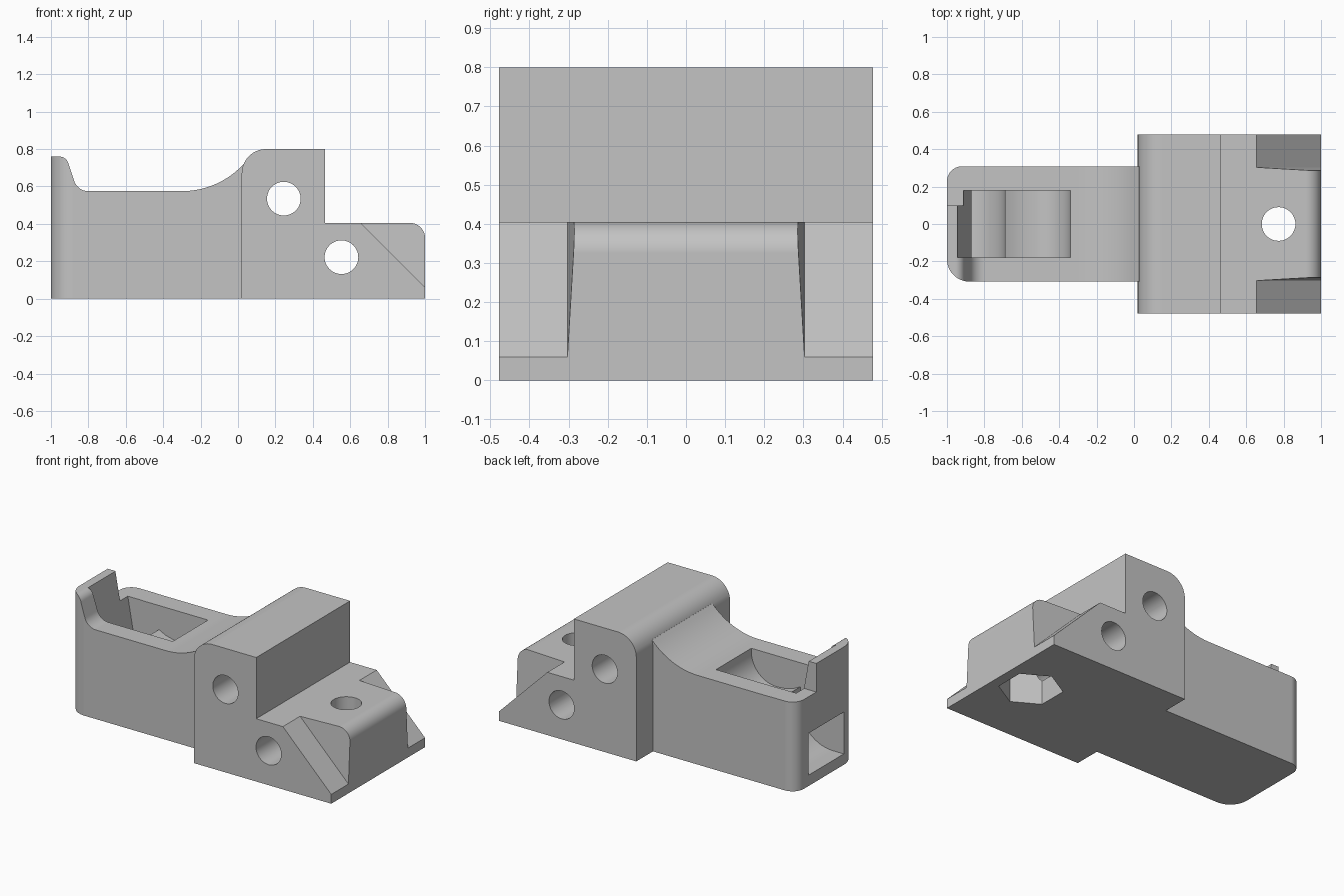
import bpy
import bmesh
from math import cos, sin, pi, radians
from mathutils import Matrix, Vector

cube = bpy.data.objects.get("Cube")
if cube:
    bpy.data.objects.remove(cube, do_unlink=True)

# One plain grey plastic
grey = bpy.data.materials.new("plain grey")
grey.use_nodes = True
grey.diffuse_color = (0.55, 0.55, 0.55, 1)
grey.node_tree.nodes["Principled BSDF"].inputs["Base Color"].default_value = grey.diffuse_color


def add_mesh(name, bm):
    bmesh.ops.recalc_face_normals(bm, faces=bm.faces[:])
    mesh = bpy.data.meshes.new(name)
    bm.to_mesh(mesh)
    bm.free()
    mesh.materials.append(grey)
    obj = bpy.data.objects.new(name, mesh)
    bpy.context.collection.objects.link(obj)
    return obj


def arc(cx, cz, r, start, end, steps=14):
    angles = [radians(start + (end - start) * i / steps) for i in range(steps + 1)]
    return [(cx + r * cos(a), cz + r * sin(a)) for a in angles]


def prism(name, points, low, high, axis="Y"):
    """Extrude a closed outline along Y (outline in xz) or Z (outline in xy)."""
    bm = bmesh.new()
    place = (lambda p: (p[0], low, p[1])) if axis == "Y" else (lambda p: (p[0], p[1], low))
    face = bm.faces.new([bm.verts.new(place(p)) for p in points])
    new = bmesh.ops.extrude_face_region(bm, geom=[face])["geom"]
    shift = Vector((0, high - low, 0) if axis == "Y" else (0, 0, high - low))
    bmesh.ops.translate(bm, vec=shift, verts=[g for g in new if isinstance(g, bmesh.types.BMVert)])
    return add_mesh(name, bm)


def combine(target, tool, operation):
    """Apply a boolean and remove the tool."""
    mod = target.modifiers.new("combine", "BOOLEAN")
    mod.operation = operation
    mod.solver = "EXACT"
    mod.object = tool
    graph = bpy.context.evaluated_depsgraph_get()
    result = bpy.data.meshes.new_from_object(target.evaluated_get(graph))
    target.modifiers.clear()
    target.data = result
    bpy.data.objects.remove(tool, do_unlink=True)


# Stepped clamp body with rounded shoulder and nose
body = prism("bracket_body", [(0.02, 0), (1, 0)] + arc(0.92, 0.325, 0.08, 0, 90)
             + [(0.465, 0.405), (0.465, 0.8)] + arc(0.15, 0.67, 0.13, 90, 180), -0.478, 0.478)

# Arm side profile: end lip, flat top and sweep up into the shoulder
arm = prism("arm", [(-1.1, 0), (0.12, 0), (0.12, 0.7), (0.035, 0.715)]
            + arc(-0.3, 1.023, 0.448, -43, -90)
            + arc(-0.8, 0.655, 0.08, -90, -164)
            + arc(-0.955, 0.71, 0.05, 16, 90) + [(-1.1, 0.76)], -0.4, 0.4)

# Rounded plan outline of the arm
plan = prism("arm_plan", [(0.3, -0.308), (0.3, 0.308)]
             + arc(-0.92, 0.228, 0.08, 90, 180)
             + arc(-0.88, -0.188, 0.12, 180, 270), -0.2, 1.2, "Z")
combine(arm, plan, "INTERSECT")

# The lip covers only part of the arm width
lip_gap = prism("lip_gap", [(-1.2, 0.576), (-0.6, 0.576), (-0.6, 1), (-1.2, 1)], 0.1, 0.6)
combine(arm, lip_gap, "DIFFERENCE")

# Curved channel from the end window up to the top pocket
channel = prism("channel", [(-1.2, 0.07)]
                + arc(-0.92, 0.3, 0.23, -90, 0)
                + [(-0.69, 0.42), (-0.64, 0.395), (-0.58, 0.38)]
                + arc(-0.52, 0.555, 0.18, -90, 0)
                + [(-0.34, 1), (-0.988, 1), (-0.87, 0.34), (-1.2, 0.34)], -0.18, 0.18)
combine(arm, channel, "DIFFERENCE")
combine(body, arm, "UNION")

# Sloping corner cuts beside the nose
for side in (-1, 1):
    bm = bmesh.new()
    inner = [(0.555, 0.303, 0.505), (1.1, 0.303, -0.04), (1.1, 0.271, 0.505)]
    rings = [[bm.verts.new((x, side * y, z)) for x, y, z in ring]
             for ring in (inner, [(x, 0.7, z) for x, y, z in inner])]
    for ring in rings:
        bm.faces.new(ring)
    for i in range(3):
        j = (i + 1) % 3
        bm.faces.new((rings[0][i], rings[0][j], rings[1][j], rings[1][i]))
    combine(body, add_mesh("corner_cut", bm), "DIFFERENCE")

# Cross holes, vertical bolt hole and hexagonal nut pocket
for x, z in ((0.245, 0.535), (0.553, 0.222)):
    combine(body, prism("cross_hole", arc(x, z, 0.09, 0, 352.5, 47), -0.7, 0.7), "DIFFERENCE")
combine(body, prism("bolt_hole", arc(0.773, 0, 0.09, 0, 352.5, 47), -0.3, 0.7, "Z"), "DIFFERENCE")
combine(body, prism("nut_pocket", arc(0.773, 0, 0.187, 30, 330, 5), -0.2, 0.19, "Z"), "DIFFERENCE")

# Smooth the fillets while keeping the flats crisp
bpy.ops.object.select_all(action="DESELECT")
bpy.context.view_layer.objects.active = body
body.select_set(True)
bpy.ops.object.shade_smooth_by_angle(angle=radians(25))
weighted = body.modifiers.new("even_flats", "WEIGHTED_NORMAL")
weighted.keep_sharp = True
